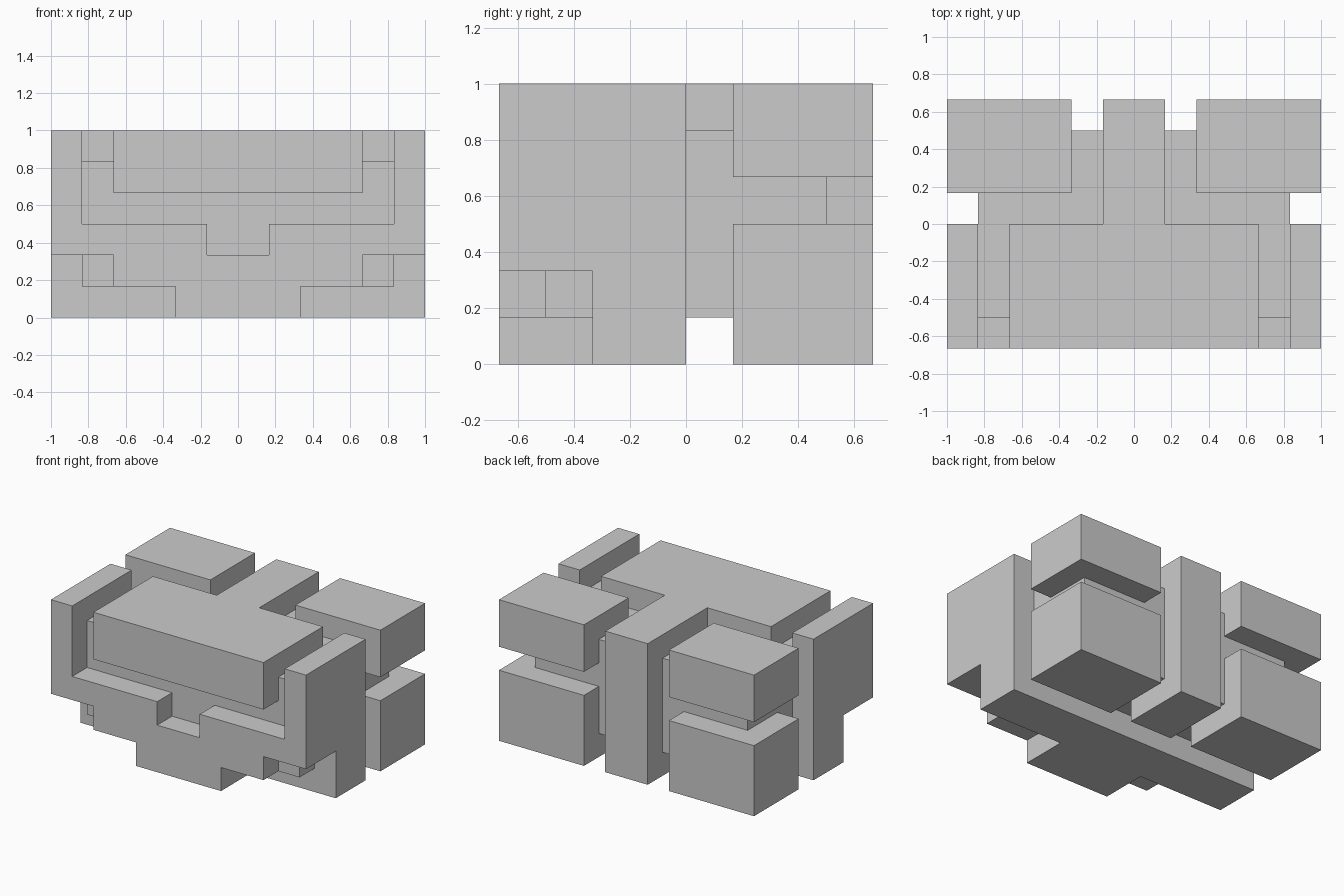
import bpy, bmesh

if "Cube" in bpy.data.objects:
    bpy.data.objects.remove(bpy.data.objects["Cube"])

U = 1 / 6  # the whole model sits on a grid of sixths


def prism(name, pts, lo, hi, axis):
    """Extrude a 2D outline along y (points are x, z) or z (points are x, y)."""
    def at(p, t):
        return (p[0] * U, t * U, p[1] * U) if axis == 'y' else (p[0] * U, p[1] * U, t * U)
    bm = bmesh.new()
    face = bm.faces.new([bm.verts.new(at(p, lo)) for p in pts])
    ext = bmesh.ops.extrude_face_region(bm, geom=[face])
    d = (hi - lo) * U
    bmesh.ops.translate(bm, verts=[v for v in ext['geom'] if isinstance(v, bmesh.types.BMVert)],
                        vec=(0, d, 0) if axis == 'y' else (0, 0, d))
    bmesh.ops.recalc_face_normals(bm, faces=bm.faces)
    mesh = bpy.data.meshes.new(name)
    bm.to_mesh(mesh)
    bm.free()
    obj = bpy.data.objects.new(name, mesh)
    bpy.context.collection.objects.link(obj)
    return obj


def box(name, x0, x1, y0, y1, z0, z1):
    return prism(name, [(x0, y0), (x1, y0), (x1, y1), (x0, y1)], z0, z1, 'z')


def mirrored(half):
    """Complete an outline given for x > 0 with its mirror image."""
    return half + [(-x, z) for x, z in reversed(half)]


def boolean(obj, other, operation):
    mod = obj.modifiers.new(operation, 'BOOLEAN')
    mod.object, mod.operation, mod.solver = other, operation, 'EXACT'
    bpy.context.view_layer.objects.active = obj
    bpy.ops.object.modifier_apply(modifier=mod.name)
    bpy.data.objects.remove(other, do_unlink=True)


# Inner core, seen at the bottom of every groove
box("core", -5, 5, -3, 3, 1, 5)

# U-shaped front shell with a notch in the middle
shell = prism("front_shell", mirrored([(6, 0), (6, 6), (5, 6), (5, 3), (1, 3), (1, 2)]), -4, 0, 'y')

# Stepped undercut at both lower front corners
for s in (-1, 1):
    step = [(2, -1), (7, -1), (7, 2), (4, 2), (4, 1), (2, 1)]
    cutter = prism("step_cutter", [(s * x, z) for x, z in step], -5, -2, 'y')
    cutter.hide_render = True
    boolean(shell, cutter, 'DIFFERENCE')

# T-shaped top plate whose stem runs down the back
top = prism("top_plate", mirrored([(4, -4), (4, 0), (1, 0), (1, 4)]), 4, 6, 'z')
boolean(top, box("stem", -1, 1, 1, 4, 0, 6), 'UNION')

# Four rear corner blocks
for side, s in (("left", -1), ("right", 1)):
    x0, x1 = sorted((2 * s, 6 * s))
    box(f"lower_{side}_block", x0, x1, 1, 4, 0, 3)
    box(f"upper_{side}_block", x0, x1, 1, 4, 4, 6)
